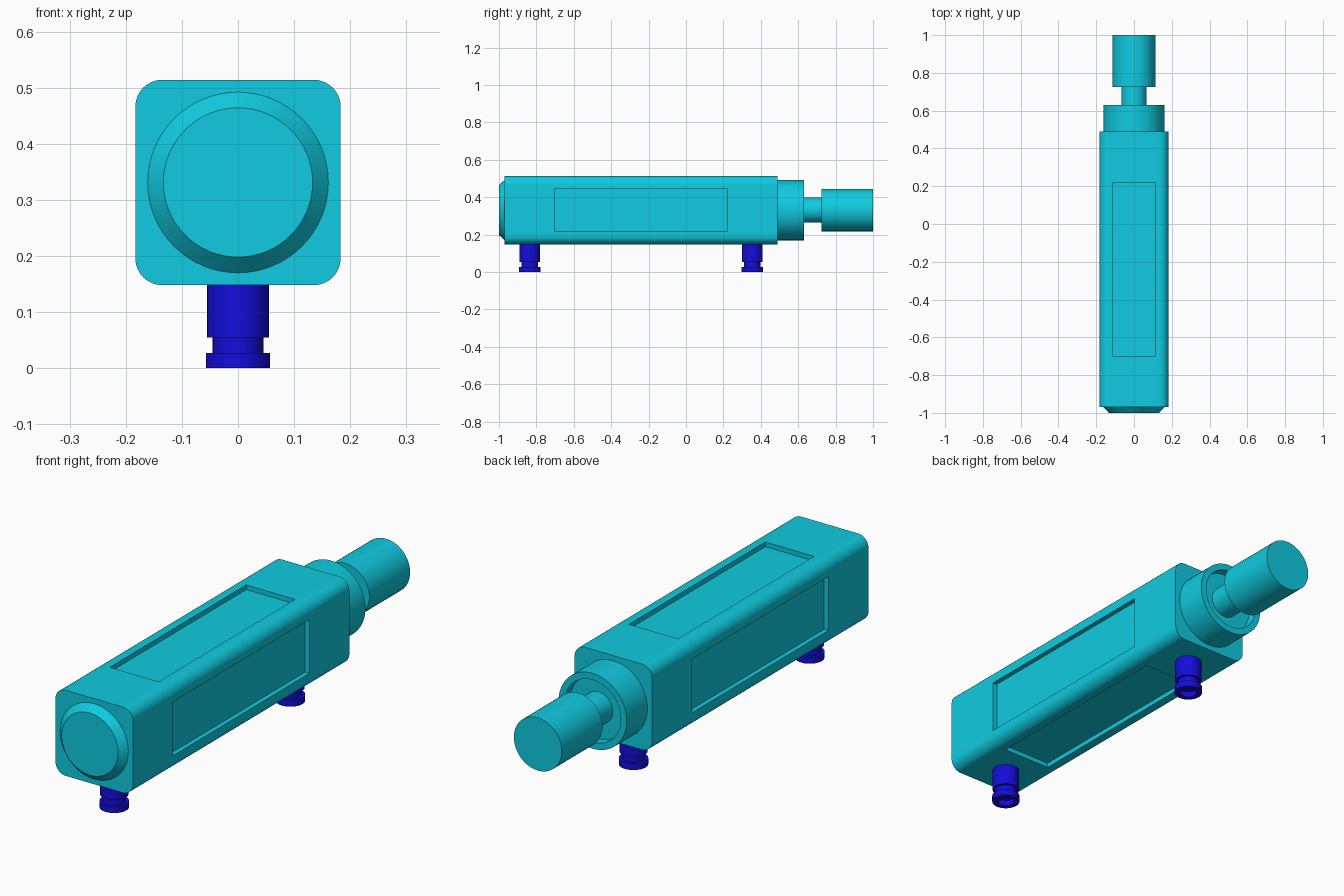
import bpy, bmesh
from math import sin, cos, pi, radians
from mathutils import Matrix

if "Cube" in bpy.data.objects:
    bpy.data.objects.remove(bpy.data.objects["Cube"])

AXIS_Z = 0.331   # height of the long central axis


def material(name, rgb):
    m = bpy.data.materials.new(name)
    m.diffuse_color = (*rgb, 1)
    m.use_nodes = True
    m.node_tree.nodes["Principled BSDF"].inputs["Base Color"].default_value = m.diffuse_color
    return m


CYAN = material("cyan", (0.005, 0.6, 0.75))
BLUE = material("blue", (0.007, 0.004, 0.7))


def finish(bm, name, mat):
    bmesh.ops.recalc_face_normals(bm, faces=bm.faces)
    return link(bm, name, mat)


def link(bm, name, mat):
    mesh = bpy.data.meshes.new(name)
    bm.to_mesh(mesh)
    bm.free()
    ob = bpy.data.objects.new(name, mesh)
    mesh.materials.append(mat)
    bpy.context.collection.objects.link(ob)
    bpy.ops.object.select_all(action='DESELECT')
    ob.select_set(True)
    bpy.context.view_layer.objects.active = ob
    bpy.ops.object.shade_smooth_by_angle(angle=radians(30))
    return ob


def skin(bm, rings):
    """Join successive closed rings with quads and cap both ends."""
    n = len(rings[0])
    for a, b in zip(rings, rings[1:]):
        for i in range(n):
            j = (i + 1) % n
            bm.faces.new((a[i], a[j], b[j], b[i]))
    bm.faces.new(rings[0])
    bm.faces.new(rings[-1])


def lathe(name, profile, mat, place, n=64):
    """Turn (radius, height) points around z, then move into place."""
    bm = bmesh.new()
    skin(bm, [[bm.verts.new((r * cos(2 * pi * i / n), r * sin(2 * pi * i / n), h))
               for i in range(n)] for r, h in profile])
    bm.transform(place)
    return finish(bm, name, mat)


# Main body: rounded square tube with a recessed panel on each long side
HALF, RADIUS, PANEL = 0.183, 0.048, 0.115
section = []
for k in range(4):
    turn = Matrix.Rotation(k * pi / 2, 2)
    side = [(HALF, -PANEL), (HALF, PANEL)]
    c = HALF - RADIUS
    side += [(c + RADIUS * cos(i * pi / 16), c + RADIUS * sin(i * pi / 16)) for i in range(9)]
    section += [(turn[0][0] * x + turn[0][1] * z, turn[1][0] * x + turn[1][1] * z)
                for x, z in side]

bm = bmesh.new()
skin(bm, [[bm.verts.new((x, y, AXIS_Z + z)) for x, z in section]
          for y in (-0.97, -0.70, 0.22, 0.49)])
bmesh.ops.recalc_face_normals(bm, faces=bm.faces)
panels = [f for f in bm.faces if len(f.verts) == 4
          and abs(f.calc_center_median().y + 0.24) < 0.01 and f.calc_area() > 0.15]
bmesh.ops.inset_individual(bm, faces=panels, thickness=0, depth=-0.02)
link(bm, "body", CYAN)

# Turned parts along the long axis (height runs towards +y)
along = Matrix.Translation((0, 0, AXIS_Z)) @ Matrix.Rotation(-pi / 2, 4, 'X')
lathe("front_cap", [(0.133, -1.0), (0.161, -0.97)], CYAN, along)
lathe("rear_collar", [(0.161, 0.49), (0.161, 0.63), (0.133, 0.63), (0.133, 0.59)], CYAN, along)
lathe("rear_shaft", [(0.067, 0.59), (0.067, 0.725)], CYAN, along)
lathe("rear_knob", [(0.113, 0.725), (0.113, 1.0)], CYAN, along)

# Feet: grooved pegs with a hollow underside
foot = [(0.055, 0.148), (0.055, 0.055), (0.045, 0.055), (0.045, 0.027),
        (0.057, 0.027), (0.057, 0), (0.035, 0), (0.035, 0.025)]
for name, y in (("front_foot", -0.835), ("rear_foot", 0.354)):
    lathe(name, foot, BLUE, Matrix.Translation((0, y, 0)))
